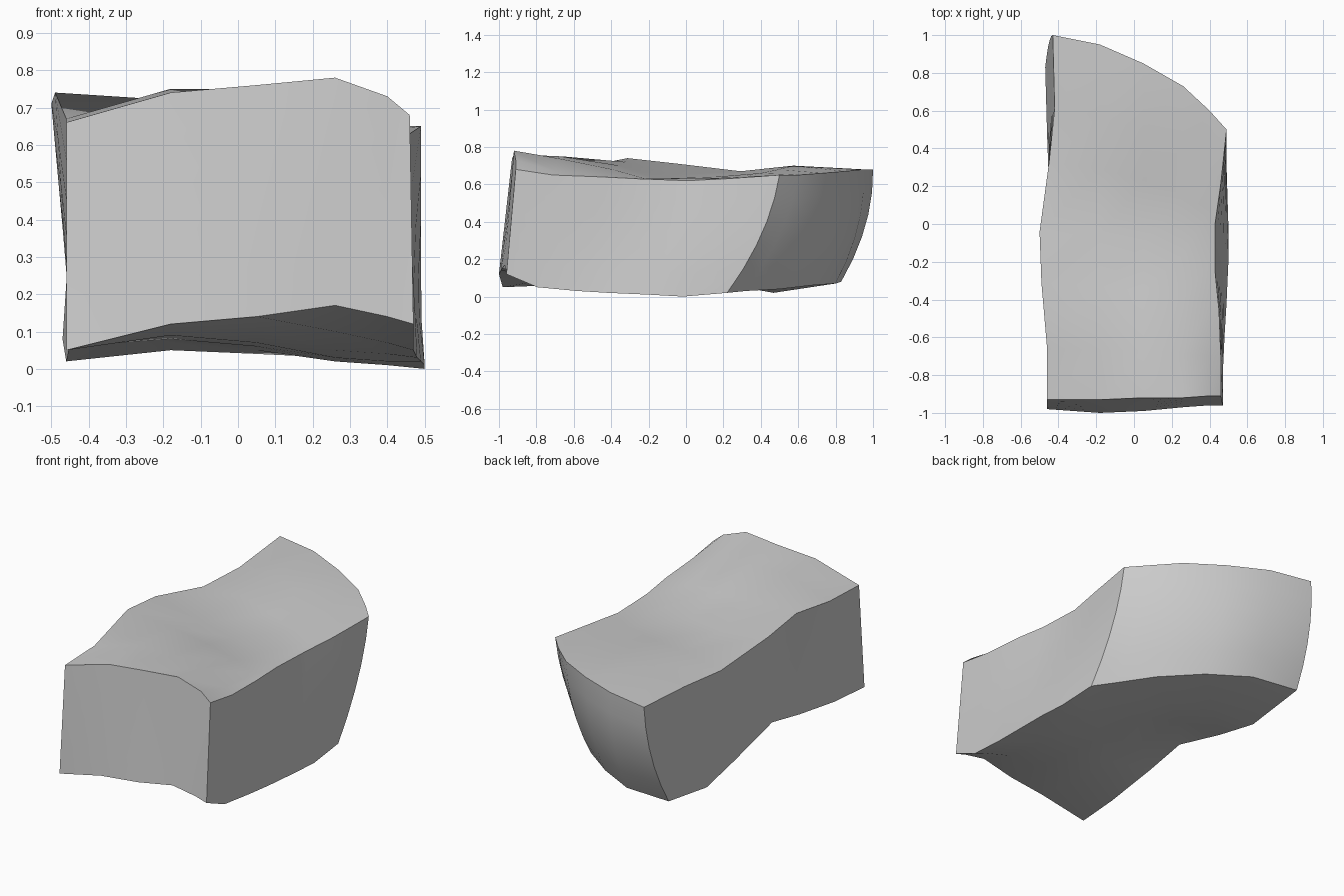
import bpy
import bmesh

default_cube = bpy.data.objects.get("Cube")
if default_cube:
    bpy.data.objects.remove(default_cube, do_unlink=True)

# One plain stone colour
stone = bpy.data.materials.new("pale_grey_stone")
stone.use_nodes = True
stone_colour = (0.6, 0.6, 0.6, 1)
stone.diffuse_color = stone_colour
stone.node_tree.nodes["Principled BSDF"].inputs["Base Color"].default_value = stone_colour

# Stations from front to back, and layers from bottom to top
stations = [0, .14, .32, .46, .65, .8, 1]
layers = [0, .2, .4, .6, .8, 1]
columns = [-.46, -.18, .05, .26, .4, .46]

# Heights in hundredths: one row per column, front to back
top_height = [
    [66, 67, 74, 71, 64, 65, 68],
    [74, 75, 72, 65, 67, 70, 68],
    [76, 75, 70, 64, 65, 68, 67],
    [78, 74, 68, 63, 64, 66, 66],
    [73, 67, 65, 63, 63, 64, 65],
    [68, 65, 64, 63, 62, 63, 65],
]
bottom_height = [
    [5, 6, 11, 16, 7, 2, 8],
    [12, 9, 8, 8, 7, 5, 7],
    [14, 11, 7, 6, 5, 4, 6],
    [17, 10, 5, 3, 2, 3, 4],
    [14, 7, 4, 2, 1, 1, 3],
    [12, 5, 3, 2, 1, 0, 2],
]

# Front and back ends of every column
front_top = [-.93, -.93, -.92, -.92, -.91, -.91]
front_bottom = [-.98, -1, -.99, -.97, -.96, -.96]
back_top = [1, .95, .85, .73, .6, .5]
back_bottom = [.83, .8, .67, .5, .32, .22]

# Waviness of the two long sides, in hundredths
side_x = {
    0: ([-46, -45, -45, -45, -45, -46, -47], [-46, -46, -49, -50, -45, -42, -43]),
    len(columns) - 1: ([47, 47, 48, 49, 50, 50, 49], [46, 46, 45, 43, 43, 46, 49]),
}


def mix(low, high, amount):
    return low + (high - low) * amount


def stone_point(column, station, layer):
    """Place a lattice point between the lower and upper surfaces."""
    height, along = layers[layer], stations[station]
    x = columns[column]
    if column in side_x:
        lower, upper = side_x[column]
        x = mix(lower[station], upper[station], height) / 100
    front = mix(front_bottom[column], front_top[column], height)
    back = mix(back_bottom[column], back_top[column], height)
    back += .18 * height * (1 - height)      # rounded back end
    z = mix(bottom_height[column][station], top_height[column][station], height) / 100
    return x, mix(front, back, along), z


mesh_builder = bmesh.new()
points = {}


def vertex(key):
    if key not in points:
        points[key] = mesh_builder.verts.new(stone_point(*key))
    return points[key]


# Skin the six sides of the lattice
counts = (len(columns), len(stations), len(layers))
for axis in range(3):
    first, second = [a for a in range(3) if a != axis]
    for end in (0, counts[axis] - 1):
        for i in range(counts[first] - 1):
            for j in range(counts[second] - 1):
                corners = []
                for di, dj in ((0, 0), (1, 0), (1, 1), (0, 1)):
                    key = [end] * 3
                    key[first], key[second] = i + di, j + dj
                    corners.append(vertex(tuple(key)))
                mesh_builder.faces.new(corners)

bmesh.ops.recalc_face_normals(mesh_builder, faces=mesh_builder.faces)
mesh = bpy.data.meshes.new("stone_block")
mesh_builder.to_mesh(mesh)
mesh_builder.free()
mesh.materials.append(stone)

# Smooth the worn surfaces while keeping the block edges crisp
block = bpy.data.objects.new("stone_block", mesh)
bpy.context.collection.objects.link(block)
bpy.context.view_layer.objects.active = block
block.select_set(True)
bpy.ops.object.shade_smooth_by_angle(angle=.6)
